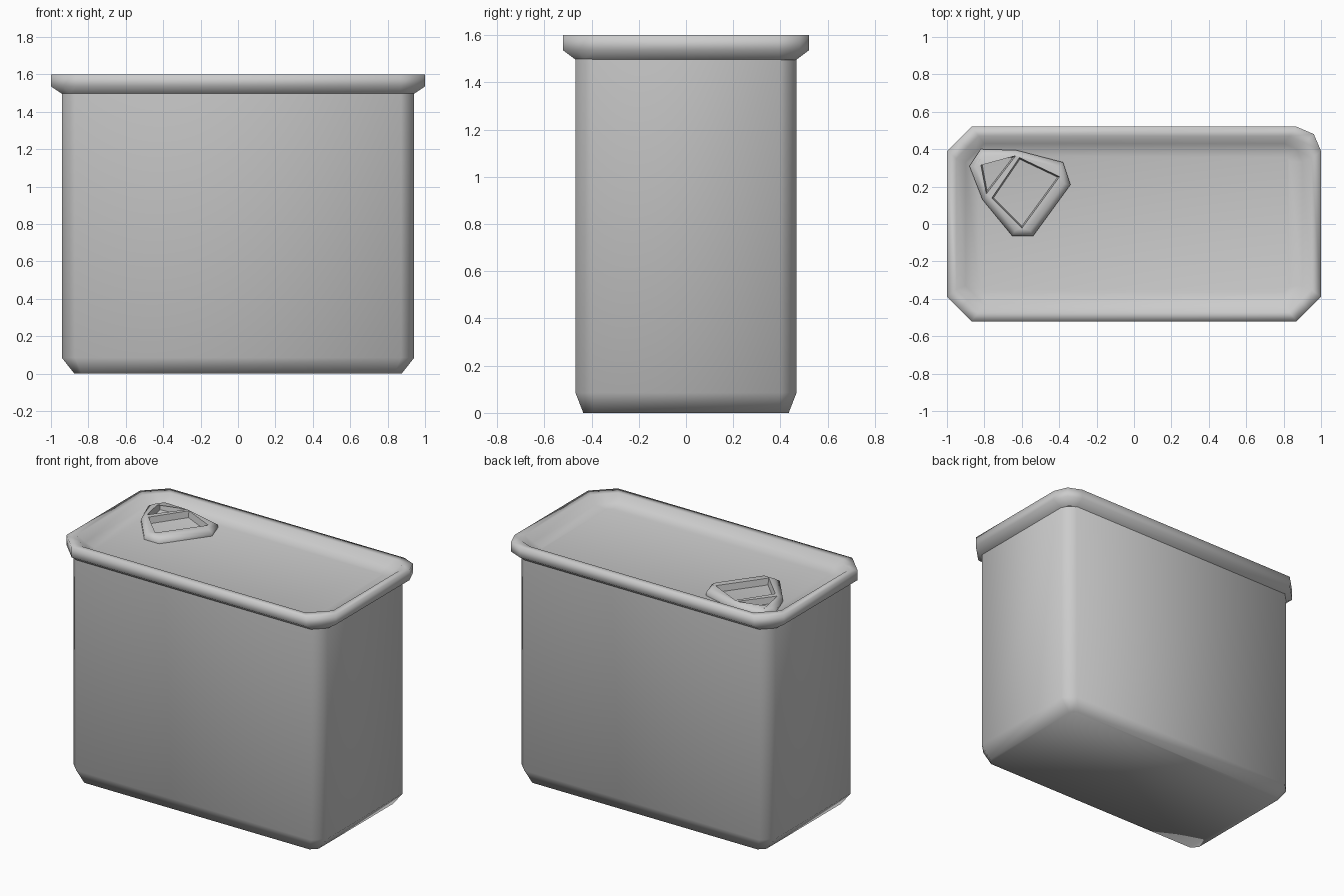
import bpy, bmesh, math

cube = bpy.data.objects.get("Cube")
if cube:
    bpy.data.objects.remove(cube)

# Single plain grey for the whole container
grey = bpy.data.materials.new("plain_grey")
grey.use_nodes = True
colour = (0.6, 0.6, 0.6, 1)
grey.diffuse_color = colour
shader = grey.node_tree.nodes["Principled BSDF"]
shader.inputs["Base Color"].default_value = colour
shader.inputs["Roughness"].default_value = 0.8


def smooth(obj, degrees):
    bpy.ops.object.select_all(action='DESELECT')
    obj.select_set(True)
    bpy.context.view_layer.objects.active = obj
    bpy.ops.object.shade_smooth_by_angle(angle=math.radians(degrees))


def ring_points(hx, hy, cut, rounded):
    """Rectangle with cut corners; `rounded` bulges the back left corner."""
    points = []
    for sx, sy in ((1, 1), (-1, 1), (-1, -1), (1, -1)):
        f = 0.3 if rounded and sx == sy == 1 else 0.5
        corner = [(hx, hy - cut), (hx - cut * f, hy - cut * f), (hx - cut, hy)]
        if sx != sy:
            corner.reverse()
        points += [(sx * x, sy * y) for x, y in corner]
    return points


def loft(name, levels, rounded, cap_start, cap_end):
    """Skin a stack of cut-corner rectangles given as (hx, hy, z, cut)."""
    bm = bmesh.new()
    rings = [[bm.verts.new((x, y, z)) for x, y in ring_points(hx, hy, cut, rounded)]
             for hx, hy, z, cut in levels]
    for low, high in zip(rings, rings[1:]):
        n = len(low)
        for i in range(n):
            j = (i + 1) % n
            bm.faces.new((low[i], low[j], high[j], high[i]))
    if cap_start:
        bm.faces.new(rings[0][::-1])
    if cap_end:
        bm.faces.new(rings[-1])
    mesh = bpy.data.meshes.new(name)
    bm.to_mesh(mesh)
    bm.free()
    mesh.materials.append(grey)
    obj = bpy.data.objects.new(name, mesh)
    bpy.context.collection.objects.link(obj)
    smooth(obj, 100)
    return obj


# Tall box with chamfered base and corners
loft("container_body", [
    (0.875, 0.435, 0, 0.04),
    (0.942, 0.468, 0.085, 0.07),
    (0.942, 0.468, 1.5, 0.07)], False, True, False)

# Overhanging lid: flared underside, upright rim, shallow recessed panel
loft("lid", [
    (0.94, 0.466, 1.495, 0.07),
    (1.0, 0.52, 1.535, 0.13),
    (1.0, 0.52, 1.6, 0.13),
    (0.95, 0.47, 1.6, 0.12),
    (0.9, 0.43, 1.555, 0.1),
    (0.83, 0.365, 1.54, 0.03)], True, False, True)

# Pull tab: flat outline with two openings and softened edges
outline = [(-.88, .31), (-.82, .4), (-.63, .395), (-.38, .33),
           (-.34, .21), (-.54, -.065), (-.65, -.065), (-.81, .13)]
small_opening = [(-.815, .34), (-.65, .355), (-.785, .18)]
large_opening = [(-.61, .345), (-.41, .25), (-.6, -.01), (-.75, .14)]


def offset(points, distance):
    """Move each side of a clockwise outline inwards by the distance."""
    result = []
    n = len(points)
    for i in range(n):
        (ax, ay), (bx, by), (cx, cy) = points[i - 1], points[i], points[(i + 1) % n]
        l1, l2 = math.hypot(bx - ax, by - ay), math.hypot(cx - bx, cy - by)
        n1 = ((by - ay) / l1, (ax - bx) / l1)
        n2 = ((cy - by) / l2, (bx - cx) / l2)
        k = distance / (1 + n1[0] * n2[0] + n1[1] * n2[1])
        result.append((bx + (n1[0] + n2[0]) * k, by + (n1[1] + n2[1]) * k))
    return result


def tab_mesh():
    """Sloped outer skirt, flat crown with holes, and walls down the openings."""
    floor, mid, top = 1.535, 1.56, 1.582
    bm = bmesh.new()

    def loop(points, z):
        return [bm.verts.new((x, y, z)) for x, y in points]

    def skin(a, b):
        for i in range(len(a)):
            j = (i + 1) % len(a)
            bm.faces.new((a[i], a[j], b[j], b[i]))

    crown_edges = []
    stacks = [[loop(outline, floor), loop(outline, mid), loop(offset(outline, 0.03), top)]]
    for hole in (small_opening, large_opening):
        stacks.append([loop(hole, floor), loop(offset(hole, -0.008), top)])
    for stack in stacks:
        for a, b in zip(stack, stack[1:]):
            skin(a, b)
        rim = stack[-1]
        crown_edges += [bm.edges.get((rim[i - 1], rim[i])) for i in range(len(rim))]
    bmesh.ops.triangle_fill(bm, edges=crown_edges, use_beauty=True, normal=(0, 0, 1))
    bmesh.ops.recalc_face_normals(bm, faces=bm.faces)
    # Keep the crown facing upwards
    crown = [f for f in bm.faces if all(v.co.z > top - 0.001 for v in f.verts)]
    if crown and crown[0].normal.z < 0:
        bmesh.ops.reverse_faces(bm, faces=bm.faces)
    mesh = bpy.data.meshes.new("pull_tab")
    bm.to_mesh(mesh)
    bm.free()
    return mesh


tab = bpy.data.objects.new("pull_tab", tab_mesh())
tab.data.materials.append(grey)
bpy.context.collection.objects.link(tab)
smooth(tab, 75)
